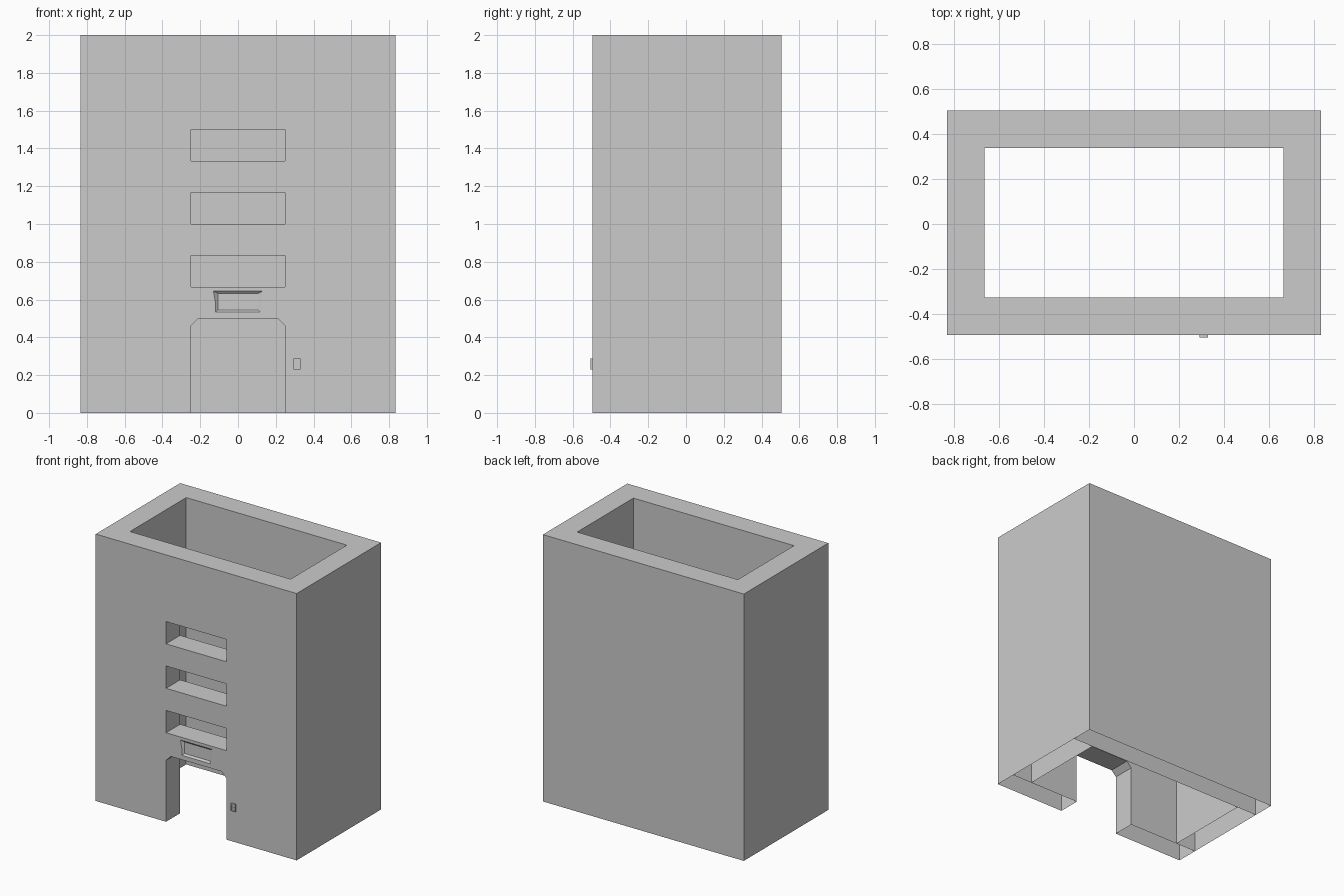
import bpy, bmesh

if "Cube" in bpy.data.objects:
    bpy.data.objects.remove(bpy.data.objects["Cube"])

W, H, T = 0.833, 2.0, 0.167          # half width, height, wall thickness
YF, YB = -0.495, 0.505               # front and back planes


def loft(name, front, y0, back, y1, skip=None):
    """Solid between two (x, z) outlines; skip(normal, centre) leaves faces open."""
    bm = bmesh.new()
    a = [bm.verts.new((x, y0, z)) for x, z in front]
    b = [bm.verts.new((x, y1, z)) for x, z in back]
    bm.faces.new(a)
    bm.faces.new(b[::-1])
    for i in range(len(a)):
        j = (i + 1) % len(a)
        bm.faces.new((a[j], a[i], b[i], b[j]))
    bmesh.ops.recalc_face_normals(bm, faces=bm.faces)
    if skip:
        drop_faces(bm, skip)
    me = bpy.data.meshes.new(name)
    bm.to_mesh(me)
    bm.free()
    ob = bpy.data.objects.new(name, me)
    bpy.context.collection.objects.link(ob)
    return ob


def drop_faces(bm, test):
    bm.normal_update()
    gone = [f for f in bm.faces if test(f.normal, f.calc_center_median())]
    bmesh.ops.delete(bm, geom=gone, context='FACES')


def rect(x0, x1, z0, z1):
    return [(x0, z0), (x1, z0), (x1, z1), (x0, z1)]


def box(name, x0, x1, y0, y1, z0, z1, skip=None):
    r = rect(x0, x1, z0, z1)
    return loft(name, r, y0, r, y1, skip)


def cut(ob, cutters):
    for c in cutters:
        c.hide_render = True
        m = ob.modifiers.new("cut", 'BOOLEAN')
        m.operation, m.solver, m.object = 'DIFFERENCE', 'EXACT', c
    dg = bpy.context.evaluated_depsgraph_get()
    me = bpy.data.meshes.new_from_object(ob.evaluated_get(dg))
    ob.modifiers.clear()
    ob.data = me
    for c in cutters:
        bpy.data.objects.remove(c)


def is_bottom(n, c):
    return n.z < -0.9 and c.z < 0.01


# front wall with doorway, three windows and a shallow bevelled recess
front = box("front_wall", -W, W, YF, YF + T, 0, H)
door = [(-0.25, -0.1), (0.25, -0.1), (0.25, 0.46), (0.21, 0.5), (-0.21, 0.5), (-0.25, 0.46)]
cutters = [loft("door_cutter", door, YF - 0.1, door, YF + T + 0.1)]
for z in (0.667, 1.0, 1.333):
    cutters.append(box("window_cutter", -0.25, 0.25, YF - 0.1, YF + T + 0.1, z, z + T))
inner = rect(-0.106, 0.106, 0.546, 0.632)
rim = [(-0.118, 0.533), (0.118, 0.533), (0.13, 0.645), (-0.13, 0.645)]
outer = [(2 * r[0] - i[0], 2 * r[1] - i[1]) for r, i in zip(rim, inner)]
cutters.append(loft("recess_cutter", outer, YF - 0.012, inner, YF + 0.012))
cut(front, cutters)
bm = bmesh.new()
bm.from_mesh(front.data)
drop_faces(bm, is_bottom)
bm.to_mesh(front.data)
bm.free()

# back wall and side walls, open underneath
box("back_wall", -W, W, YB - T, YB, 0, H, is_bottom)
for name, x0, x1 in (("left_wall", -W, -W + T), ("right_wall", W - T, W)):
    box(name, x0, x1, YF + T, YB - T, 0, H,
        lambda n, c: is_bottom(n, c) or abs(n.y) > 0.9)

# door control: framed plate with a small knob
plate = box("control_plate", 0.293, 0.33, YF - 0.01, YF, 0.23, 0.288)
cut(plate, [box("plate_cutter", 0.299, 0.324, YF - 0.02, YF - 0.006, 0.236, 0.282)])
box("control_knob", 0.306, 0.318, YF - 0.009, YF - 0.006, 0.246, 0.259)
